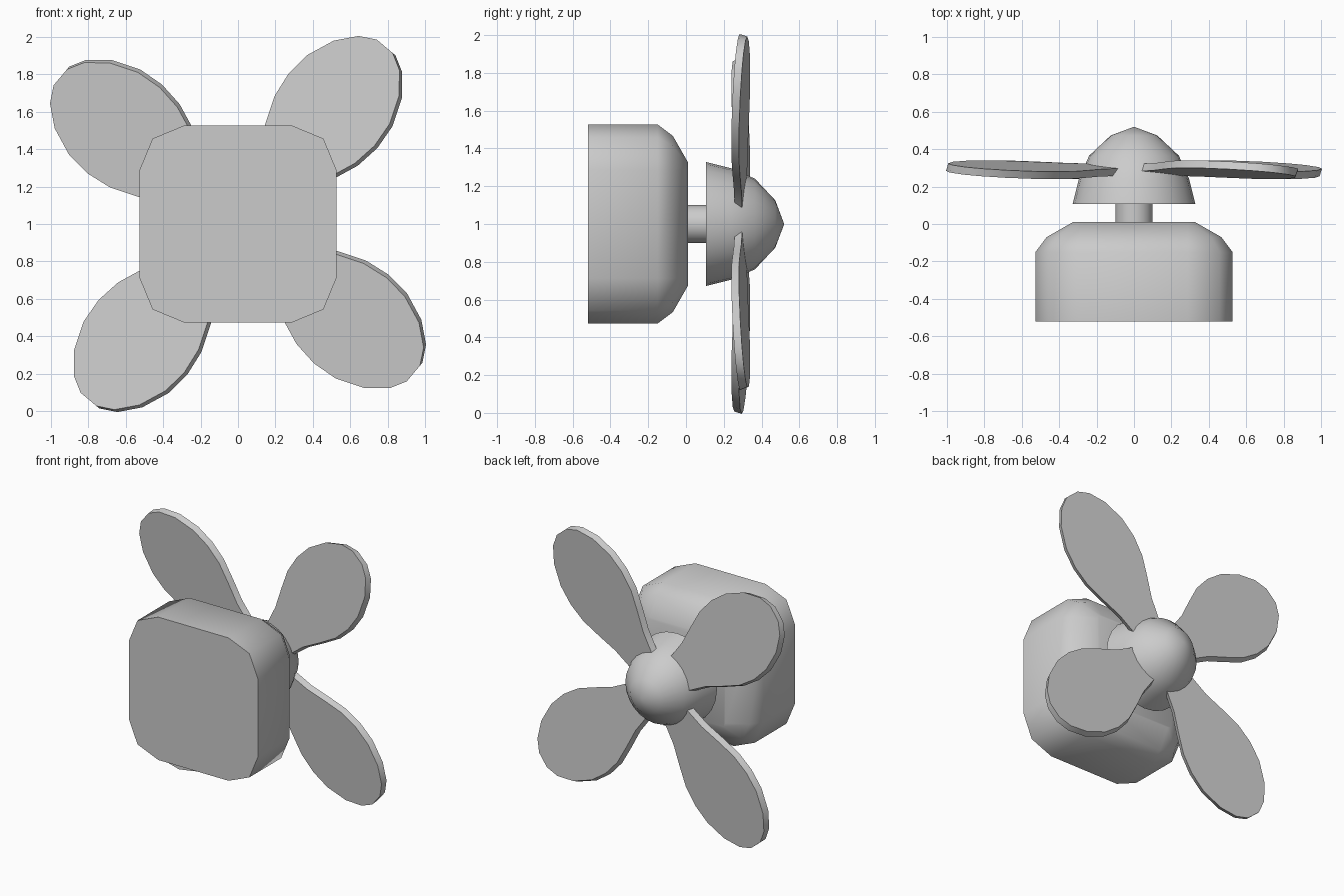
import bpy, bmesh
from math import sin, cos, pi, radians

if "Cube" in bpy.data.objects:
    bpy.data.objects.remove(bpy.data.objects["Cube"])

CZ = 1.0  # height of the rotor axis


def loft(name, rings, angle):
    """Skin a list of equal-length rings, cap both ends, shade by angle."""
    bm = bmesh.new()
    loops = [[bm.verts.new(p) for p in r] for r in rings]
    n = len(loops[0])
    for a, b in zip(loops, loops[1:]):
        for i in range(n):
            j = (i + 1) % n
            bm.faces.new((a[i], a[j], b[j], b[i]))
    bm.faces.new(loops[0][::-1])
    bm.faces.new(loops[-1])
    bmesh.ops.remove_doubles(bm, verts=bm.verts, dist=0.0005)
    bmesh.ops.recalc_face_normals(bm, faces=bm.faces)
    me = bpy.data.meshes.new(name)
    bm.to_mesh(me)
    bm.free()
    ob = bpy.data.objects.new(name, me)
    bpy.context.collection.objects.link(ob)
    bpy.ops.object.select_all(action='DESELECT')
    ob.select_set(True)
    bpy.context.view_layer.objects.active = ob
    bpy.ops.object.shade_smooth_by_angle(angle=radians(angle))
    return ob


def rounded_square(half, r, y):
    pts = []
    for q in range(4):
        for k in range(3):
            a = q * pi / 2 + k * pi / 4
            cx = (half - r) * (1 if q in (0, 3) else -1)
            cz = (half - r) * (1 if q in (0, 1) else -1)
            pts.append((cx + r * cos(a), y, CZ + cz + r * sin(a)))
    return pts


def circle(r, y, n):
    return [(r * cos(2 * pi * i / n), y, CZ + r * sin(2 * pi * i / n))
            for i in range(n)]


# motor housing: flat front, two-step rounded back
H, R = 0.527, 0.24
loft("motor_housing", [rounded_square(H - d, R - d, y) for d, y in
     ((0, -0.52), (0, -0.15), (0.06, -0.07), (0.2, 0.01))], 50)

# drive shaft
loft("drive_shaft", [circle(0.1, y, 24) for y in (-0.02, 0.13)], 40)

# domed hub
loft("hub", [circle(r, y, 24) for r, y in
     ((0.328, 0.107), (0.295, 0.24), (0.24, 0.365), (0.125, 0.473),
      (0.0001, 0.52))], 50)

# paddle blades: half outline (distance from axis, half width)
HALF = [(0.1, 0.125), (0.23, 0.13), (0.37, 0.165), (0.51, 0.225),
        (0.65, 0.28), (0.79, 0.3), (0.93, 0.287), (1.08, 0.228),
        (1.185, 0.142), (1.232, 0.055)]
OUTLINE = HALF + [(u, -v) for u, v in reversed(HALF)]


def blade(name, deg, pitch):
    a = radians(deg)
    rings = []
    for side in (-1, 1):
        ring = []
        for u, v in OUTLINE:
            w = v - side * pitch * 0.01  # slanted rim
            ring.append((u * cos(a) - w * sin(a),
                         0.29 + side * 0.02 + pitch * 0.1 * v,
                         CZ + u * sin(a) + w * cos(a)))
        rings.append(ring)
    loft(name, rings, 35)


for i in range(4):
    blade(f"blade_{i + 1}", 50 + 90 * i, 1 if i < 2 else -1)
